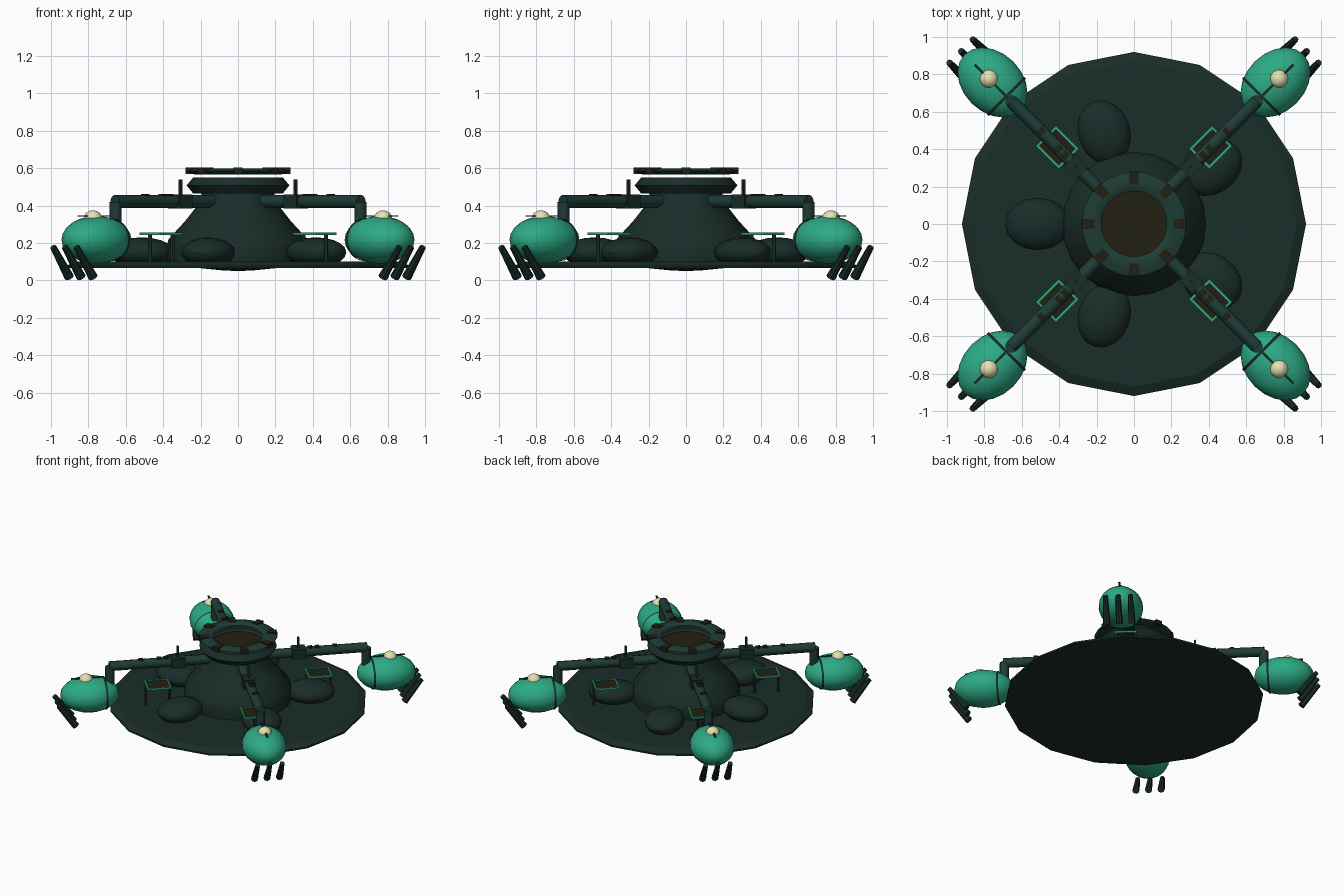
import bpy, bmesh, math
from mathutils import Matrix, Vector

if "Cube" in bpy.data.objects:
    bpy.data.objects.remove(bpy.data.objects["Cube"])


def material(name, rgb):
    m = bpy.data.materials.new(name)
    m.diffuse_color = (*rgb, 1)
    m.use_nodes = True
    m.node_tree.nodes["Principled BSDF"].inputs["Base Color"].default_value = m.diffuse_color
    return m


DARK = material("dark_shell", (0.010, 0.026, 0.022))
ARM = material("arm_green", (0.013, 0.045, 0.036))
GREEN = material("bright_green", (0.025, 0.40, 0.23))
CREAM = material("cream", (0.80, 0.76, 0.42))
BROWN = material("dark_brown", (0.016, 0.014, 0.006))


def finish(bm, name, mat, xf=Matrix()):
    bmesh.ops.transform(bm, matrix=xf, verts=bm.verts)
    bmesh.ops.recalc_face_normals(bm, faces=bm.faces)
    me = bpy.data.meshes.new(name)
    bm.to_mesh(me)
    bm.free()
    me.materials.append(mat)
    ob = bpy.data.objects.new(name, me)
    bpy.context.collection.objects.link(ob)
    return ob


def lathe(name, profile, mat, n=16, closed=False):
    bm = bmesh.new()
    vs = [bm.verts.new((r, 0, z)) for r, z in profile]
    es = [bm.edges.new(p) for p in zip(vs, vs[1:])]
    if closed:
        es.append(bm.edges.new((vs[-1], vs[0])))
    bmesh.ops.spin(bm, geom=vs + es, cent=(0, 0, 0), axis=(0, 0, 1),
                   angle=math.tau, steps=n, use_duplicate=False)
    bmesh.ops.remove_doubles(bm, verts=bm.verts, dist=1e-5)
    return finish(bm, name, mat)


def box(name, c, size, mat, rot=Matrix()):
    bm = bmesh.new()
    bmesh.ops.create_cube(bm, size=1)
    return finish(bm, name, mat, rot @ Matrix.Translation(c) @ Matrix.Diagonal((*size, 1)))


def ball(name, c, radii, mat, rot=Matrix(), u=16, v=10):
    bm = bmesh.new()
    bmesh.ops.create_uvsphere(bm, u_segments=u, v_segments=v, radius=1)
    return finish(bm, name, mat, rot @ Matrix.Translation(c) @ Matrix.Diagonal((*radii, 1)))


def rod(name, a, b, r1, r2, mat, rot=Matrix(), n=12):
    a, b = Vector(a), Vector(b)
    d = b - a
    bm = bmesh.new()
    bmesh.ops.create_cone(bm, cap_ends=True, segments=n, radius1=r1, radius2=r2, depth=d.length)
    turn = d.to_track_quat('Z', 'Y').to_matrix().to_4x4()
    return finish(bm, name, mat, rot @ Matrix.Translation((a + b) / 2) @ turn)


# Base disc, bottom bulge and central hub
lathe("base_disc", [(0, .065), (.92, .065), (.92, .078), (.87, .10), (0, .10)], DARK)
lathe("bottom_bulge", [(0, .05), (.08, .053), (.22, .067)], DARK)
lathe("hub", [(.38, .09), (.385, .16), (.372, .22), (.28, .32), (.21, .41), (.19, .48), (0, .48)], DARK, 24)

# Collar rings and sunken hatch
lathe("collar_ring", [(.17, .51), (.20, .465), (.24, .465), (.275, .508), (.24, .55), (.20, .55)], DARK, 24, True)
lathe("top_ring", [(.175, .583), (.20, .567), (.235, .567), (.28, .585), (.235, .598), (.20, .598)], ARM, 24, True)
lathe("hatch", [(0, .535), (.18, .535), (.18, .49), (0, .49)], BROWN, 24)
for i in range(8):
    box("ring_block", (.245, 0, .585), (.07, .05, .035), BROWN, Matrix.Rotation(i * math.tau / 8, 4, 'Z'))

# Five rounded mounds around the hub
for i in range(5):
    ball("mound", (.515, 0, .15), (.175, .14, .08), DARK,
         Matrix.Rotation(math.radians(36 + 72 * i), 4, 'Z'))

# Four diagonal arms: everything is laid out along +x, then turned
for i in range(4):
    R = Matrix.Rotation(math.radians(45 + 90 * i), 4, 'Z')
    # Arm beam, bracket, mast and clips
    rod("arm_beam", (.15, 0, .422), (.93, 0, .422), .035, .035, ARM, R)
    box("arm_bracket", (.435, 0, .422), (.10, .085, .075), DARK, R)
    box("arm_mast", (.435, 0, .48), (.014, .014, .12), DARK, R)
    for r in (.52, .57, .70):
        box("arm_clip", (r, 0, .45), (.03, .035, .022), BROWN, R)
    rod("arm_drop_post", (.925, 0, .29), (.925, 0, .42), .033, .033, ARM, R)

    # Pod with seam band, top rail and lamp
    ball("pod", (1.07, 0, .217), (.212, .158, .127), GREEN, R, 20, 12)
    bm = bmesh.new()
    bmesh.ops.create_cone(bm, cap_ends=False, segments=24, radius1=1, radius2=1, depth=1)
    finish(bm, "pod_seam", DARK, R @ Matrix.Translation((.965, 0, .217))
           @ Matrix.Diagonal((.014, .141, .114, 1)) @ Matrix.Rotation(math.pi / 2, 4, 'Y'))
    box("pod_rail", (1.09, 0, .344), (.23, .014, .006), DARK, R)
    ball("pod_lamp", (1.097, 0, .327), (.05, .05, .048), CREAM, R, 16, 8)
    # Three claws
    for s in (-1, 0, 1):
        rod("claw", (1.185, .09 * s, .016), (1.31, .088 * s, .18), .026, .017, DARK, R, 8)

    # Framed panel on two legs below the arm
    box("panel", (.58, 0, .248), (.16, .13, .008), BROWN, R)
    for s in (-1, 1):
        box("panel_frame_end", (.58 + s * .081, 0, .25), (.012, .152, .014), GREEN, R)
        box("panel_frame_side", (.58, s * .07, .25), (.15, .012, .014), GREEN, R)
        rod("panel_leg", (.58 + s * .085, 0, .095), (.58 + s * .085, 0, .245), .01, .01, ARM, R, 8)

# Smooth the round parts, keep hard edges
bpy.ops.object.select_all(action='SELECT')
bpy.context.view_layer.objects.active = bpy.data.objects["hub"]
for n in ("base_disc",):
    bpy.data.objects[n].select_set(False)
bpy.ops.object.shade_smooth_by_angle(angle=math.radians(35))
